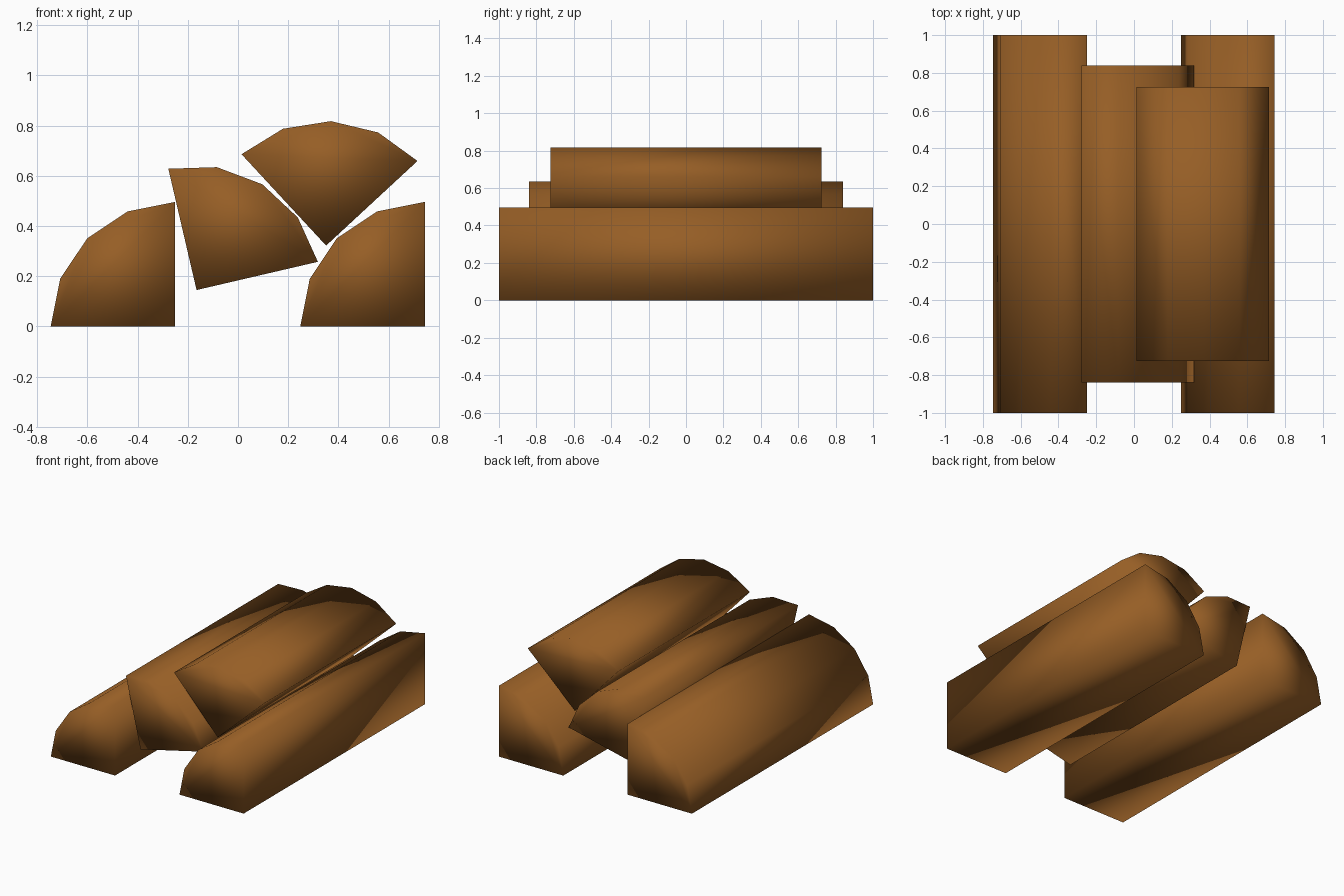
import bpy, bmesh, math

if "Cube" in bpy.data.objects:
    bpy.data.objects.remove(bpy.data.objects["Cube"])

wood = bpy.data.materials.new("brown wood")
wood.diffuse_color = (0.305, 0.112, 0.019, 1)
wood.use_nodes = True
wood.node_tree.nodes["Principled BSDF"].inputs["Base Color"].default_value = wood.diffuse_color

RADIUS = 0.496


def split_log(name, x, z, start_deg, half_length):
    """Quarter-round log along y; (x, z) is the inner corner of the split."""
    angles = [math.radians(start_deg + 22.5 * i) for i in range(5)]
    profile = [(x, z)] + [(x + RADIUS * math.cos(a), z + RADIUS * math.sin(a)) for a in angles]
    bm = bmesh.new()
    face = bm.faces.new([bm.verts.new((px, -half_length, pz)) for px, pz in profile])
    ext = bmesh.ops.extrude_face_region(bm, geom=[face])
    moved = [v for v in ext["geom"] if isinstance(v, bmesh.types.BMVert)]
    bmesh.ops.translate(bm, verts=moved, vec=(0, 2 * half_length, 0))
    bmesh.ops.recalc_face_normals(bm, faces=bm.faces)
    for f in bm.faces:
        f.smooth = True  # soft shading over the whole log
    mesh = bpy.data.meshes.new(name)
    bm.to_mesh(mesh)
    bm.free()
    mesh.materials.append(wood)
    bpy.context.collection.objects.link(bpy.data.objects.new(name, mesh))


# two logs on the ground, two leaning on top
split_log("left_log", -0.25, 0, 90, 1.0)
split_log("right_log", 0.744, 0, 90, 1.0)
split_log("middle_log", -0.165, 0.145, 13.1, 0.84)
split_log("top_log", 0.351, 0.322, 42.8, 0.725)
